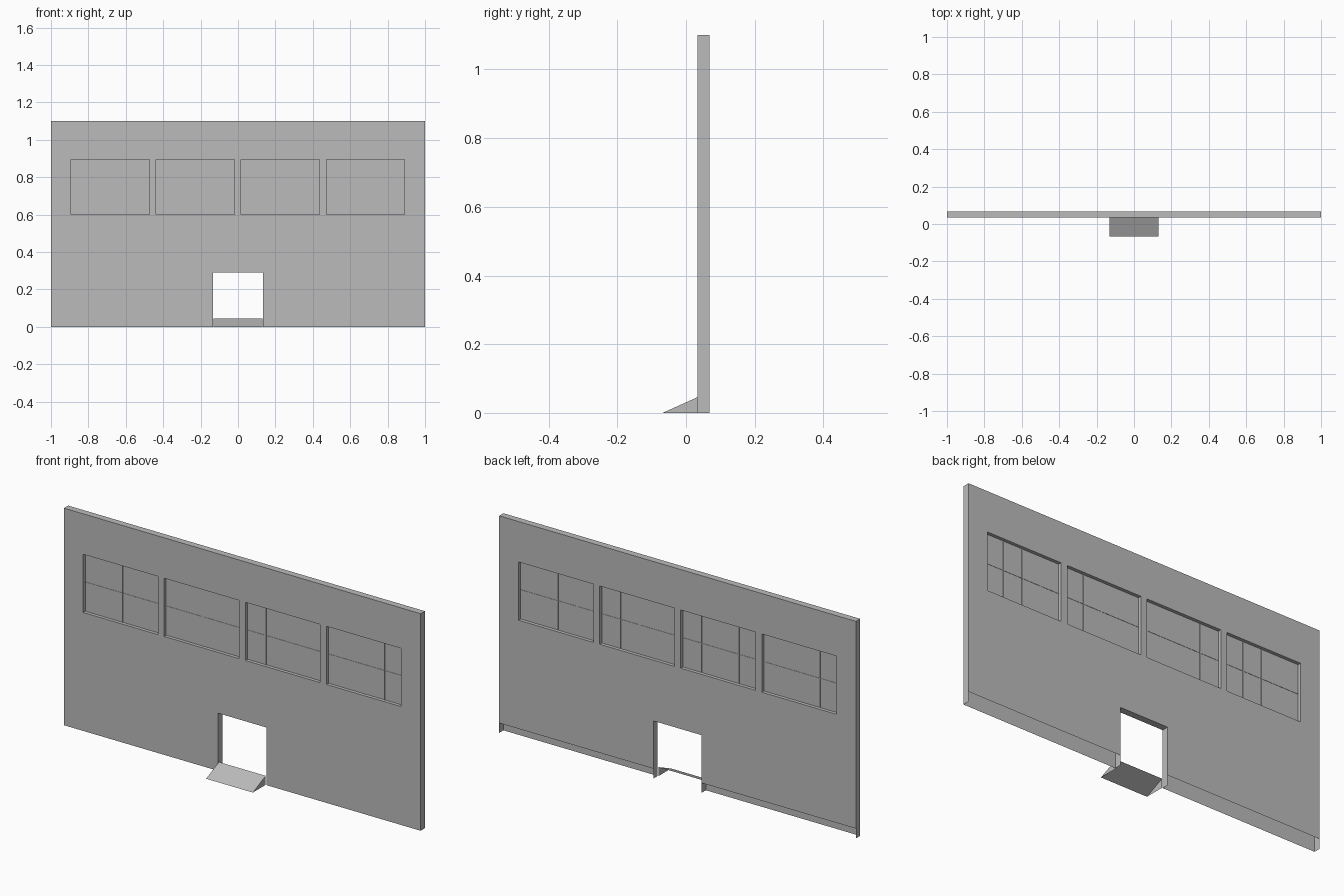
import bpy
import bmesh

cube = bpy.data.objects.get("Cube")
if cube:
    bpy.data.objects.remove(cube)

# Overall dimensions
FRONT, BACK, TOP = 0.034, 0.068, 1.1
SKIRT = 0.05
DOOR_X, DOOR_Z = 0.135, 0.292
SILL, HEAD = 0.6, 0.895
WINDOWS = [(-0.892, -0.473), (-0.438, -0.018), (0.017, 0.436), (0.472, 0.891)]

grey = bpy.data.materials.new("plain_grey")
grey.use_nodes = True
colour = (0.5, 0.5, 0.5, 1)
grey.diffuse_color = colour
grey.node_tree.nodes["Principled BSDF"].inputs["Base Color"].default_value = colour


def finish(bm, name):
    mesh = bpy.data.meshes.new(name)
    bm.to_mesh(mesh)
    bm.free()
    mesh.materials.append(grey)
    obj = bpy.data.objects.new(name, mesh)
    bpy.context.collection.objects.link(obj)
    return obj


def add_face(bm, points):
    return bm.faces.new([bm.verts.new(p) for p in points])


def add_box(bm, low, high):
    made = bmesh.ops.create_cube(bm, size=1)["verts"]
    for v in made:
        for i in range(3):
            v.co[i] = low[i] if v.co[i] < 0 else high[i]


def is_open(x, z):
    in_door = abs(x) < DOOR_X and z < DOOR_Z
    in_window = SILL < z < HEAD and any(a < x < b for a, b in WINDOWS)
    return in_door or in_window


# Wall: a sheet with openings, extruded to a hollow shell
bm = bmesh.new()
xs = sorted([-1, 1, -DOOR_X, DOOR_X] + [x for w in WINDOWS for x in w])
zs = [0, SKIRT, DOOR_Z, SILL, HEAD, TOP]
for x0, x1 in zip(xs, xs[1:]):
    for z0, z1 in zip(zs, zs[1:]):
        if not is_open((x0 + x1) / 2, (z0 + z1) / 2):
            add_face(bm, [(x0, FRONT, z0), (x1, FRONT, z0),
                          (x1, FRONT, z1), (x0, FRONT, z1)])
bmesh.ops.remove_doubles(bm, verts=bm.verts, dist=0.0001)
extruded = bmesh.ops.extrude_face_region(bm, geom=bm.faces[:], use_keep_orig=True)
for v in extruded["geom"]:
    if isinstance(v, bmesh.types.BMVert):
        v.co.y = BACK
bmesh.ops.recalc_face_normals(bm, faces=bm.faces)

# Open underside and open lower strip on the back
gone = []
for f in bm.faces:
    c = f.calc_center_median()
    if c.z < 0.001 or (c.y > BACK - 0.001 and c.z < SKIRT):
        gone.append(f)
bmesh.ops.delete(bm, geom=gone, context="FACES")
finish(bm, "wall")

# Windows: a pane in mid-wall with fine glazing bars, four by two
middle = (FRONT + BACK) / 2
BAR = 0.0015
for number, (x0, x1) in enumerate(WINDOWS, 1):
    bm = bmesh.new()
    add_face(bm, [(x0, middle, SILL), (x1, middle, SILL),
                  (x1, middle, HEAD), (x0, middle, HEAD)])
    finish(bm, f"window_pane_{number}")

    bm = bmesh.new()
    for i in range(1, 4):
        x = x0 + (x1 - x0) * i / 4
        add_box(bm, (x - BAR, middle - BAR, SILL), (x + BAR, middle + BAR, HEAD))
    z = (SILL + HEAD) / 2
    add_box(bm, (x0, middle - BAR, z - BAR), (x1, middle + BAR, z + BAR))
    finish(bm, f"window_bars_{number}")

# Ramp: sloping top with two triangular cheeks, open below and behind
bm = bmesh.new()
w, toe, rise = 0.131, -0.068, 0.046
add_face(bm, [(-w, toe, 0), (w, toe, 0), (w, FRONT, rise), (-w, FRONT, rise)])
add_face(bm, [(w, toe, 0), (w, FRONT, 0), (w, FRONT, rise)])
add_face(bm, [(-w, toe, 0), (-w, FRONT, rise), (-w, FRONT, 0)])
bmesh.ops.remove_doubles(bm, verts=bm.verts, dist=0.0001)
finish(bm, "door_ramp")
